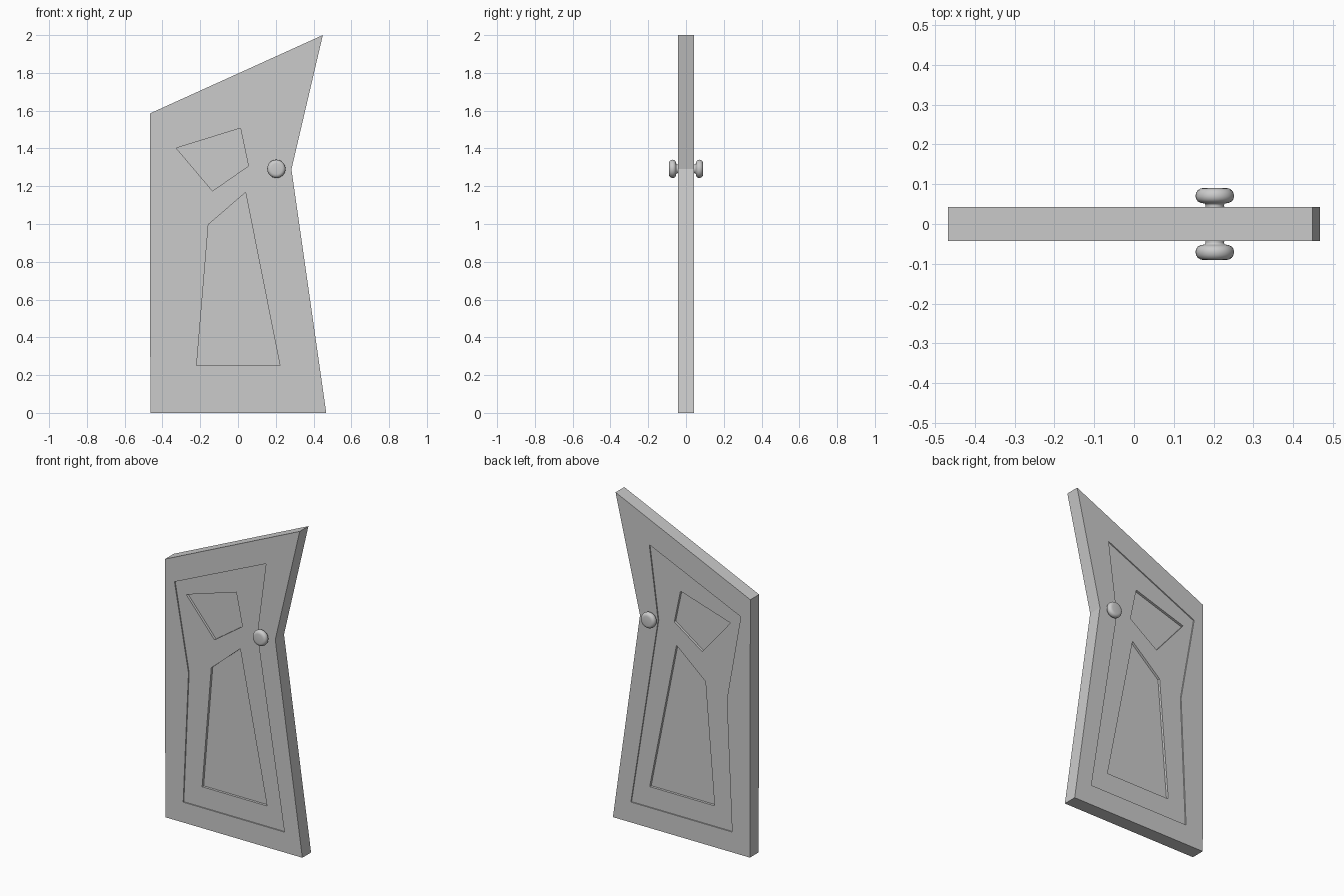
import bpy, bmesh, math
from mathutils import Matrix

if "Cube" in bpy.data.objects:
    bpy.data.objects.remove(bpy.data.objects["Cube"])

HALF = 0.0425        # half thickness of the door
OUTER = [(-0.467, 1.585), (0.449, 2.0), (0.283, 1.29), (0.467, 0), (-0.464, 0)]
FIELD = [(-0.402, 1.463), (0.22, 1.74), (0.16, 1.29), (0.345, 0.125), (-0.343, 0.125), (-0.307, 0.928)]
KITE = [(-0.327, 1.402), (0.013, 1.507), (0.055, 1.307), (-0.135, 1.175)]
LOWER = [(0.04, 1.167), (0.222, 0.25), (-0.219, 0.25), (-0.157, 0.997)]


def new_object(name, bm):
    bmesh.ops.recalc_face_normals(bm, faces=bm.faces)
    mesh = bpy.data.meshes.new(name)
    bm.to_mesh(mesh)
    bm.free()
    ob = bpy.data.objects.new(name, mesh)
    bpy.context.collection.objects.link(ob)
    return ob


def prism(name, outline, y0, y1):
    bm = bmesh.new()
    face = bm.faces.new([bm.verts.new((x, y0, z)) for x, z in outline])
    ext = bmesh.ops.extrude_face_region(bm, geom=[face], use_keep_orig=True)
    verts = [g for g in ext["geom"] if isinstance(g, bmesh.types.BMVert)]
    bmesh.ops.translate(bm, verts=verts, vec=(0, y1 - y0, 0))
    return new_object(name, bm)


def carve(target, outline, depth, side):
    cutter = prism("cutter", outline, side * (HALF - depth), side * 0.1)
    cutter.hide_render = True
    mod = target.modifiers.new("recess", "BOOLEAN")
    mod.operation, mod.solver, mod.object = "DIFFERENCE", "EXACT", cutter
    bpy.context.view_layer.objects.active = target
    bpy.ops.object.modifier_apply(modifier=mod.name)
    bpy.data.objects.remove(cutter)


# Crooked door slab with a shallow field and two deeper panels on both faces
door = prism("door_slab", OUTER, -HALF, HALF)
for side in (-1, 1):
    carve(door, FIELD, 0.007, side)
    carve(door, KITE, 0.022, side)
    carve(door, LOWER, 0.022, side)

# Turned door knobs: (radius, distance from door centre)
KNOB = [(0.025, 0.038), (0.023, 0.047), (0.025, 0.051), (0.036, 0.0535), (0.043, 0.057),
        (0.047, 0.063), (0.0485, 0.070), (0.047, 0.078), (0.043, 0.085), (0.036, 0.089),
        (0.028, 0.0905), (0, 0.0905)]
for side, name in ((-1, "front_knob"), (1, "back_knob")):
    bm = bmesh.new()
    verts = [bm.verts.new((r, side * y, 0)) for r, y in KNOB]
    edges = [bm.edges.new(p) for p in zip(verts, verts[1:])]
    bmesh.ops.spin(bm, geom=verts + edges, cent=(0, 0, 0), axis=(0, 1, 0),
                   angle=math.tau, steps=32)
    bmesh.ops.remove_doubles(bm, verts=bm.verts, dist=1e-5)
    bm.transform(Matrix.Translation((0.203, 0, 1.292)))
    knob = new_object(name, bm)
    for p in knob.data.polygons:
        p.use_smooth = True
